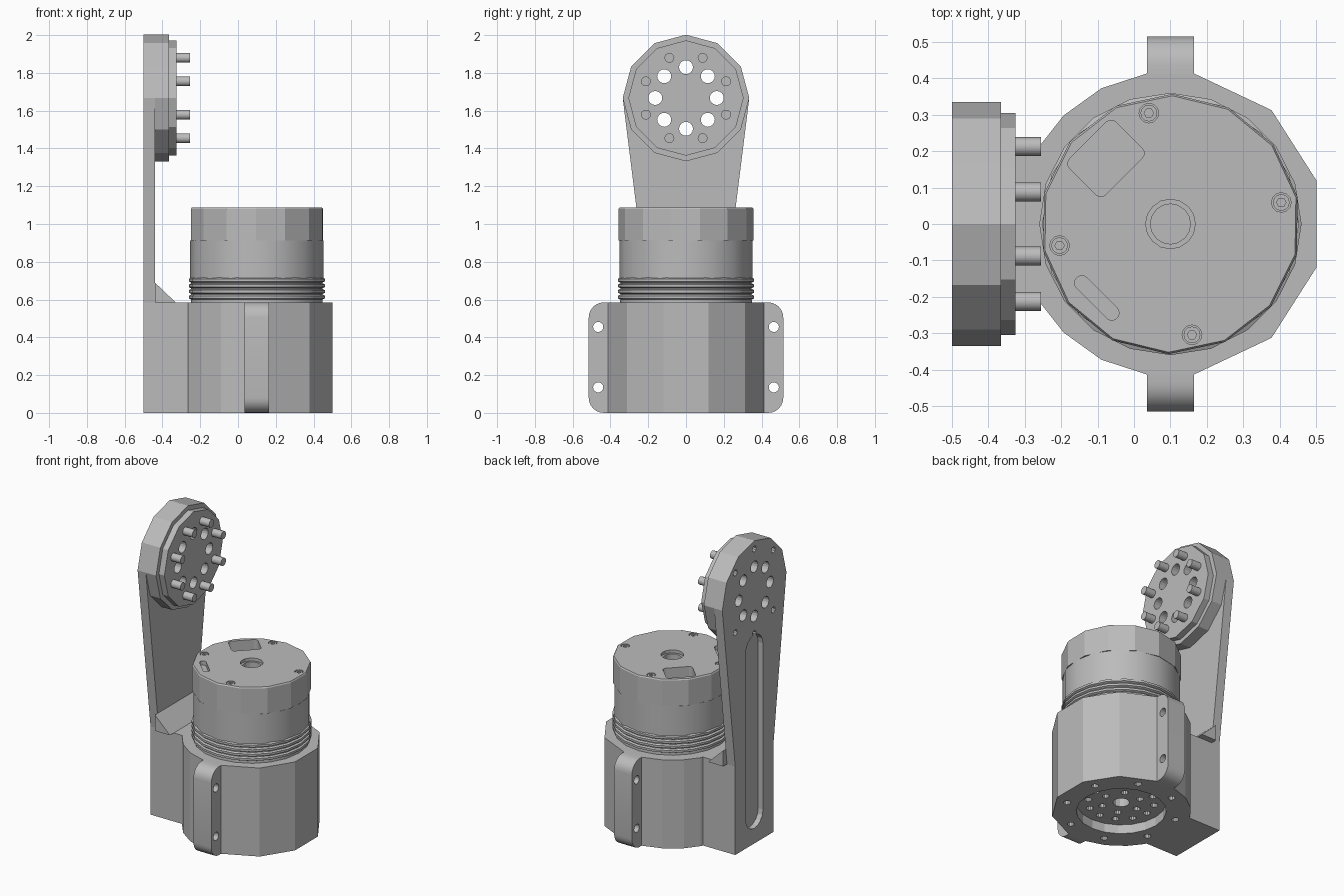
import bpy, bmesh, math
from mathutils import Vector

if "Cube" in bpy.data.objects:
    bpy.data.objects.remove(bpy.data.objects["Cube"], do_unlink=True)

grey = bpy.data.materials.new("plain grey")
grey.use_nodes = True
colour = (0.5, 0.5, 0.5, 1)
grey.diffuse_color = colour
grey.node_tree.nodes["Principled BSDF"].inputs["Base Color"].default_value = colour


# --- helpers ---
def place(axis, u, v, w):
    return {"x": (w, u, v), "y": (u, w, v), "z": (u, v, w)}[axis]


def ngon(c, r, n, start=0.0):
    return [(c[0] + r * math.cos(math.radians(start + 360 * i / n)),
             c[1] + r * math.sin(math.radians(start + 360 * i / n))) for i in range(n)]


def slot(c, half, r, deg, n=8):
    """Rounded slot outline with its long direction at the given angle."""
    d = Vector((math.cos(math.radians(deg)), math.sin(math.radians(deg))))
    pts = []
    for sign, turn in ((1, deg - 90), (-1, deg + 90)):
        for i in range(n + 1):
            a = math.radians(turn + 180 * i / n)
            pts.append((c[0] + sign * half * d.x + r * math.cos(a),
                        c[1] + sign * half * d.y + r * math.sin(a)))
    return pts


def loft(name, stacks, axis):
    """Each stack is a list of (outline, level), skinned into a closed solid."""
    bm = bmesh.new()
    for stack in stacks:
        rings = [[bm.verts.new(place(axis, u, v, w)) for u, v in pts] for pts, w in stack]
        bm.faces.new(rings[0])
        bm.faces.new(rings[-1])
        for a, b in zip(rings, rings[1:]):
            for i in range(len(a)):
                j = (i + 1) % len(a)
                bm.faces.new((a[i], a[j], b[j], b[i]))
    bmesh.ops.recalc_face_normals(bm, faces=bm.faces)
    me = bpy.data.meshes.new(name)
    bm.to_mesh(me)
    bm.free()
    me.materials.append(grey)
    ob = bpy.data.objects.new(name, me)
    bpy.context.collection.objects.link(ob)
    return ob


def prism(name, outlines, axis, a, b):
    return loft(name, [[(o, a), (o, b)] for o in outlines], axis)


def cut(target, outlines, axis, a, b):
    """Subtract prisms from the target and bake the result."""
    cutter = prism("cutter", outlines, axis, a, b)
    mod = target.modifiers.new("cut", "BOOLEAN")
    mod.operation, mod.solver, mod.object = "DIFFERENCE", "EXACT", cutter
    dg = bpy.context.evaluated_depsgraph_get()
    baked = bpy.data.meshes.new_from_object(target.evaluated_get(dg))
    target.modifiers.clear()
    target.data = baked
    bpy.data.objects.remove(cutter, do_unlink=True)


def smooth(ob, deg):
    bpy.ops.object.select_all(action="DESELECT")
    ob.select_set(True)
    bpy.context.view_layer.objects.active = ob
    bpy.ops.object.shade_smooth_by_angle(angle=math.radians(deg))


C = (0.1, 0)          # motor axis, seen from above
H = (0, 1.667)        # arm head centre, seen along x
LEDGE = 0.585

# --- housing with the block that carries the arm ---
half = [(C[0] + 0.418 * math.cos(math.radians(a)), 0.418 * math.sin(math.radians(a)))
        for a in (16.7, 48.4, 81, 99, 117, 134.5, 149)]
half += [(-0.265, 0.2), (-0.5, 0.2)]
housing = prism("housing", [half + [(x, -y) for x, y in reversed(half)]], "z", 0, LEDGE)
cut(housing, [ngon(C, 0.27, 20)], "z", -0.1, 0.06)
holes = [ngon(C, 0.05, 12)]
holes += [ngon(p, 0.022, 10) for p in ngon(C, 0.2, 12)]
holes += [ngon(p, 0.022, 10) for p in ngon(C, 0.12, 6)]
cut(housing, holes, "z", 0.03, 0.14)
cut(housing, [ngon(p, 0.022, 10) for p in ngon(C, 0.34, 8, 22.5)], "z", -0.1, 0.1)

# --- side tabs with rounded outer corners and screw holes ---
for side, name in ((1, "back_tab"), (-1, "front_tab")):
    arc = [(0.435 + 0.08 * math.sin(math.radians(a)), 0.08 - 0.08 * math.cos(math.radians(a)))
           for a in range(0, 91, 15)]
    edge = [(0.38, 0)] + arc + [(y, LEDGE - z) for y, z in reversed(arc)] + [(0.38, LEDGE)]
    tab = prism(name, [[(side * y, z) for y, z in edge]], "x", 0.035, 0.165)
    cut(tab, [ngon((side * 0.465, z), 0.027, 14) for z in (0.135, 0.455)], "x", 0, 0.2)
    smooth(tab, 25)

# --- motor: ribbed collar, middle barrel and cap ---
levels = [(0.35, 0.55)]
for i in range(4):
    z = 0.6 + i * 0.03
    levels += [(0.348, z), (0.36, z + 0.006), (0.36, z + 0.02), (0.348, z + 0.026)]
collar = loft("ribbed_collar", [[(ngon(C, r, 20), z) for r, z in levels]], "z")
smooth(collar, 25)
barrel = prism("motor_barrel", [ngon(C, 0.353, 16)], "z", 0.70, 0.912)
smooth(barrel, 25)
cap = loft("motor_cap", [[(ngon(C, r, 14, 12), z) for r, z in
                          ((0.357, 0.912), (0.357, 1.08), (0.352, 1.088))]], "z")
screws = ngon(C, 0.31, 4, 101)
cut(cap, [ngon(C, 0.068, 16)] + [ngon(p, 0.027, 12) for p in screws], "z", 1.068, 1.2)
cut(cap, [ngon(C, 0.055, 16)], "z", 0.95, 1.2)

# cable window with rounded corners, and a narrow slot
window = []
for sx, sy, start in ((1, 1, 0), (-1, 1, 90), (-1, -1, 180), (1, -1, 270)):
    for a in (0, 30, 60, 90):
        t = math.radians(start + a)
        u, v = sx * 0.07 + 0.02 * math.cos(t), sy * 0.05 + 0.02 * math.sin(t)
        window.append((-0.077 + (u - v) * math.sqrt(0.5), 0.18 + (u + v) * math.sqrt(0.5)))
cut(cap, [window], "z", 0.99, 1.2)
cut(cap, [slot((-0.102, -0.203), 0.058, 0.02, -45)], "z", 1.06, 1.2)

heads = prism("cap_screws", [ngon(p, 0.023, 12) for p in screws], "z", 1.06, 1.085)
cut(heads, [ngon(p, 0.013, 6) for p in screws], "z", 1.072, 1.2)

# --- arm: tapered plate with a faceted round top ---
top = [(H[0] + 0.335 * math.cos(math.radians(a)), H[1] + 0.335 * math.sin(math.radians(a)))
       for a in range(0, 181, 30)]
arm = prism("arm_plate", [[(0.2, LEDGE)] + top + [(-0.2, LEDGE)]], "x", -0.5, -0.44)
groove = slot((0, 0.74), 0.55, 0.09, 90)
for part in (arm, housing):
    cut(part, [groove], "x", -0.6, -0.465)
through = [ngon(p, 0.037, 16) for p in ngon(H, 0.163, 8)]
cut(arm, through, "x", -0.6, -0.3)
rim = [p for p in ngon(H, 0.28, 8) if abs(p[0]) < 0.25]
cut(arm, [ngon(p, 0.02, 10) for p in rim], "x", -0.6, -0.46)

# --- stepped flange and its pins ---
for name, r, a, b in (("flange_base", 0.335, -0.44, -0.365), ("flange_face", 0.305, -0.365, -0.325)):
    disc = prism(name, [ngon(H, r, 12)], "x", a, b)
    cut(disc, through, "x", -0.6, -0.3)
pins = prism("flange_pins", [ngon(p, 0.026, 14) for p in ngon(H, 0.23, 8, 22.5)],
             "x", -0.34, -0.255)
smooth(pins, 30)

# --- triangular brace at the foot of the arm ---
prism("arm_brace", [[(-0.44, LEDGE), (-0.33, LEDGE), (-0.44, 0.69)]], "y", -0.24, 0.24)
